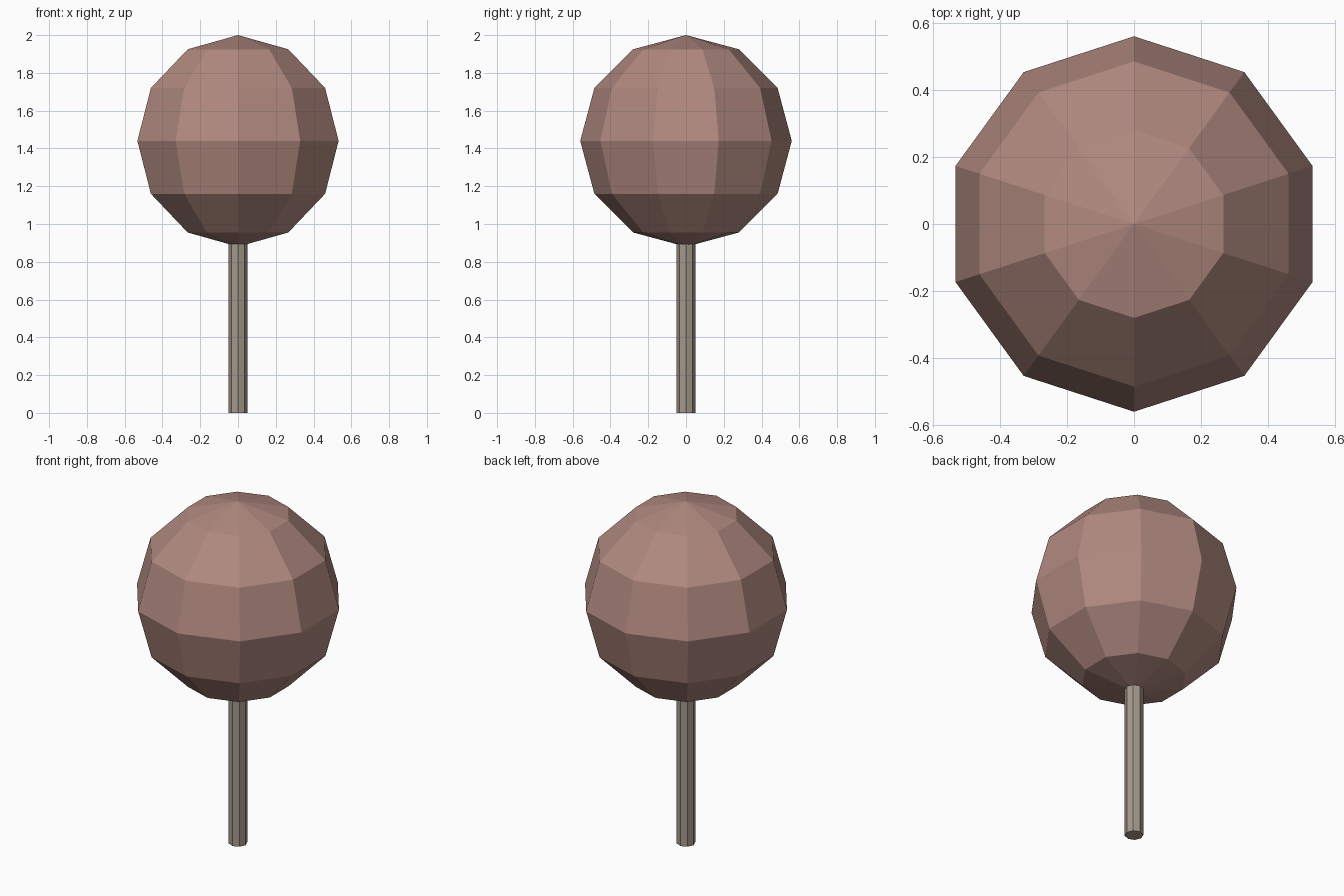
import bpy, bmesh, math

if "Cube" in bpy.data.objects:
    bpy.data.objects.remove(bpy.data.objects["Cube"])


def material(name, rgb):
    m = bpy.data.materials.new(name)
    m.diffuse_color = (*rgb, 1.0)
    m.use_nodes = True
    m.node_tree.nodes["Principled BSDF"].inputs["Base Color"].default_value = m.diffuse_color
    return m


def lathe(name, profile, sides, mat):
    """Revolve (radius, z) points about z, first vertex on +y; radius 0 makes a pole."""
    bm = bmesh.new()
    rings = []
    for r, z in profile:
        if r < 1e-6:
            rings.append([bm.verts.new((0, 0, z))] * sides)
        else:
            angles = [math.pi / 2 + 2 * math.pi * i / sides for i in range(sides)]
            rings.append([bm.verts.new((r * math.cos(a), r * math.sin(a), z)) for a in angles])
    for low, high in zip(rings, rings[1:]):
        for i in range(sides):
            j = (i + 1) % sides
            corners = dict.fromkeys((low[i], low[j], high[j], high[i]))
            bm.faces.new(list(corners))
    # Close open ends
    for ring in (rings[0], rings[-1]):
        if ring[0] is not ring[1]:
            bm.faces.new(ring)
    bmesh.ops.recalc_face_normals(bm, faces=bm.faces)
    mesh = bpy.data.meshes.new(name)
    bm.to_mesh(mesh)
    bm.free()
    mesh.materials.append(mat)
    obj = bpy.data.objects.new(name, mesh)
    bpy.context.collection.objects.link(obj)
    return obj


candy_brown = material("candy brown", (0.434, 0.250, 0.212))
stick_beige = material("stick beige", (0.376, 0.319, 0.262))

# Faceted candy ball: 10 sides, 6 bands
R, CZ = 0.56, 1.44
ball = [(R * math.sin(math.pi * k / 6), CZ - R * math.cos(math.pi * k / 6)) for k in range(7)]
lathe("candy_ball", ball, 10, candy_brown)

# Eight-sided stick, pushed slightly into the ball
lathe("stick", [(0.05, 0.0), (0.05, 0.93)], 8, stick_beige)
